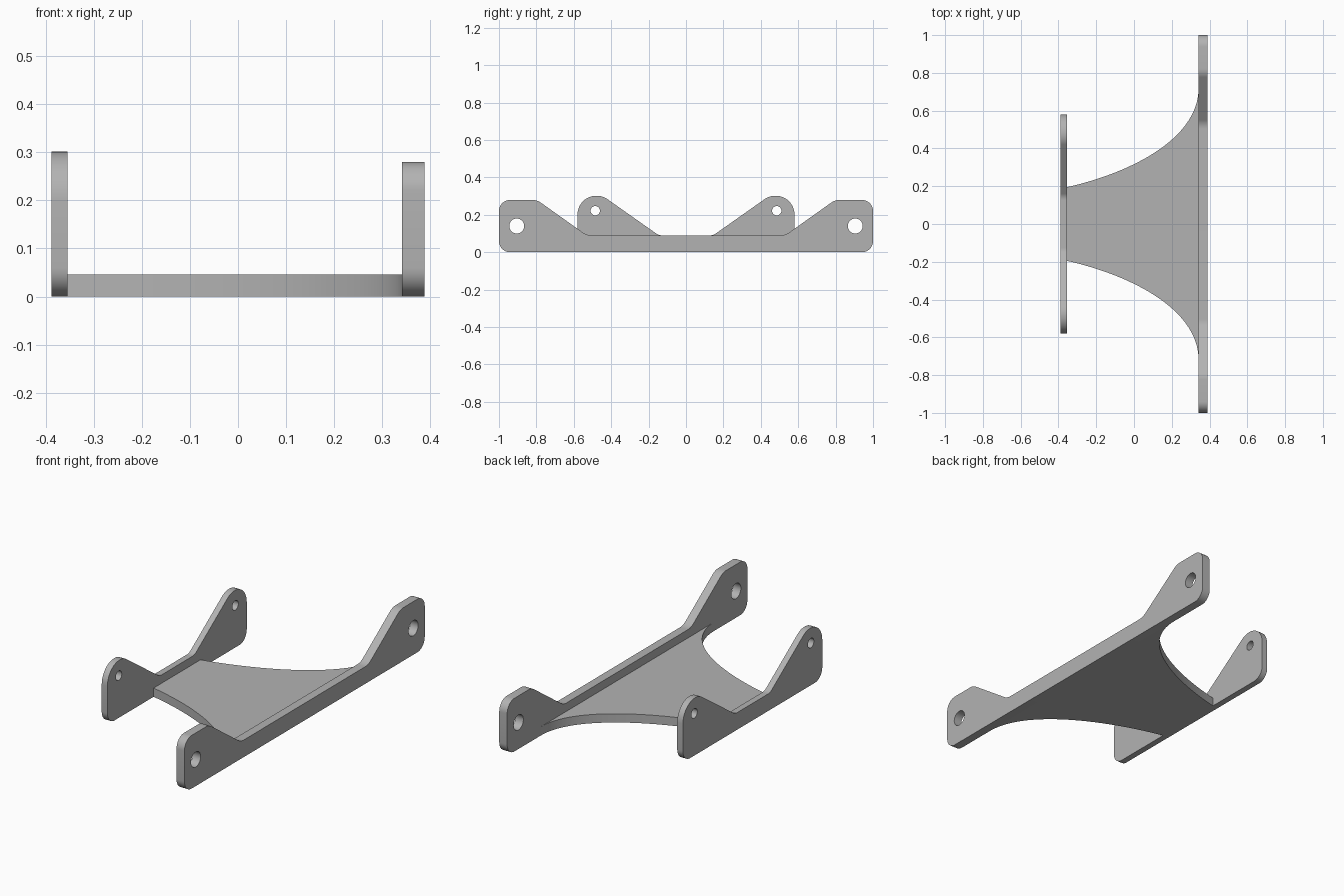
import bpy, bmesh, math
from mathutils import Vector, Matrix
from mathutils.geometry import interpolate_bezier

cube = bpy.data.objects.get("Cube")
if cube:
    bpy.data.objects.remove(cube)

GREY = (0.45, 0.45, 0.45, 1)
grey = bpy.data.materials.new("light grey")
grey.use_nodes = True
grey.diffuse_color = GREY
grey.node_tree.nodes["Principled BSDF"].inputs["Base Color"].default_value = GREY


def fillet(corners, steps=10):
    """Round each (u, v, radius) corner of a closed outline with an arc."""
    pts = []
    for i, (u, v, r) in enumerate(corners):
        p = Vector((u, v))
        a = (Vector(corners[i - 1][:2]) - p).normalized()
        b = (Vector(corners[(i + 1) % len(corners)][:2]) - p).normalized()
        half = a.angle(b) / 2
        centre = p + (a + b).normalized() * r / math.sin(half)
        start = p + a * r / math.tan(half) - centre
        end = p + b * r / math.tan(half) - centre
        sweep = start.angle_signed(end)
        for k in range(steps + 1):
            pts.append(centre + Matrix.Rotation(-sweep * k / steps, 2) @ start)
    return pts


def circle(u, v, r, n=32):
    return [Vector((u + r * math.cos(math.tau * k / n),
                    v + r * math.sin(math.tau * k / n))) for k in range(n)]


def extrude_outline(name, loops, thickness, matrix):
    """Fill outlines (inner loops become holes) and give them thickness."""
    curve = bpy.data.curves.new(name + "_outline", 'CURVE')
    curve.dimensions = '2D'
    curve.fill_mode = 'BOTH'
    curve.extrude = thickness / 2
    for loop in loops:
        spline = curve.splines.new('POLY')
        spline.points.add(len(loop) - 1)
        for point, co in zip(spline.points, loop):
            point.co = (co.x, co.y, 0, 1)
        spline.use_cyclic_u = True
    helper = bpy.data.objects.new(name + "_helper", curve)
    mesh = bpy.data.meshes.new_from_object(helper)
    bpy.data.objects.remove(helper)
    bpy.data.curves.remove(curve)

    bm = bmesh.new()
    bm.from_mesh(mesh)
    bmesh.ops.remove_doubles(bm, verts=bm.verts, dist=0.0001)
    bmesh.ops.recalc_face_normals(bm, faces=bm.faces)
    bm.to_mesh(mesh)
    bm.free()
    mesh.transform(matrix)
    mesh.materials.clear()
    mesh.materials.append(grey)
    obj = bpy.data.objects.new(name, mesh)
    bpy.context.collection.objects.link(obj)
    bpy.ops.object.select_all(action='DESELECT')
    obj.select_set(True)
    bpy.context.view_layer.objects.active = obj
    bpy.ops.object.shade_smooth_by_angle(angle=math.radians(30))
    return obj


def side_plate(name, x_min, x_max, half, hole):
    """Upright plate with a raised, drilled ear at each end."""
    corners = half + [(-y, z, r) for y, z, r in reversed(half)]
    y, z, r = hole
    # local x -> world y, local y -> world z, local z -> world x
    upright = Matrix(((0, 0, 1, (x_min + x_max) / 2),
                      (1, 0, 0, 0), (0, 1, 0, 0), (0, 0, 0, 1)))
    loops = [fillet(corners), circle(y, z, r), circle(-y, z, r)]
    extrude_outline(name, loops, x_max - x_min, upright)


# Long side plate
side_plate("long_side_plate", 0.342, 0.388,
           [(1, 0, 0.06), (1, 0.28, 0.06), (0.797, 0.28, 0.08), (0.53, 0.09, 0.08)],
           (0.905, 0.14, 0.04))

# Short side plate
side_plate("short_side_plate", -0.388, -0.355,
           [(0.58, 0, 0.06), (0.58, 0.302, 0.1), (0.446, 0.302, 0.1), (0.145, 0.09, 0.06)],
           (0.485, 0.222, 0.025))

# Flared floor joining the two side plates
edge = interpolate_bezier(Vector((-0.355, 0.195)), Vector((-0.02, 0.27)),
                          Vector((0.342, 0.45)), Vector((0.342, 0.72)), 32)
edge = [Vector((p[0], p[1])) for p in edge]
outline = edge + [Vector((p.x, -p.y)) for p in reversed(edge)]
extrude_outline("floor_web", [outline], 0.046, Matrix.Translation((0, 0, 0.023)))
